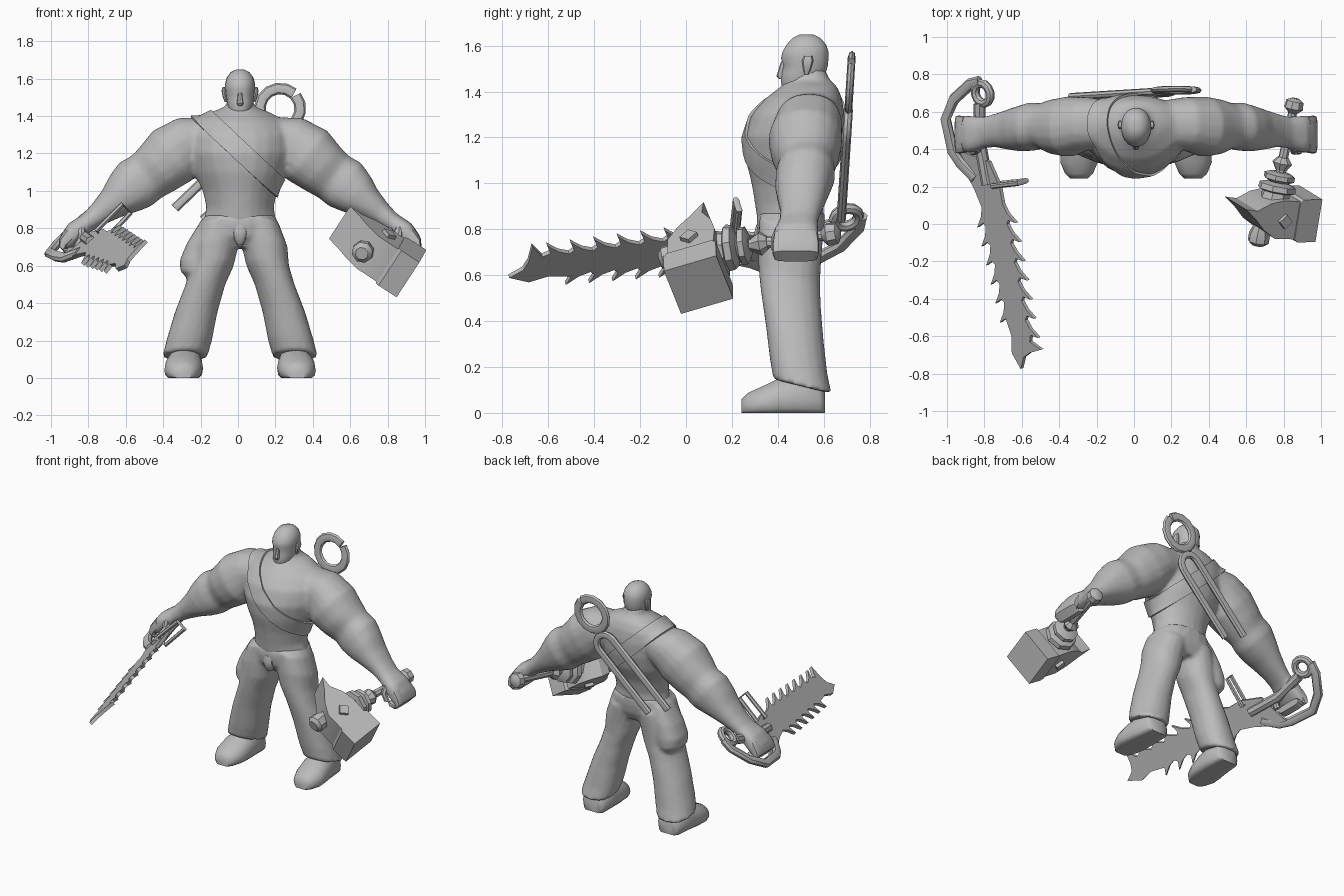
import bpy, bmesh, math
from mathutils import Vector, Matrix

if "Cube" in bpy.data.objects:
    bpy.data.objects.remove(bpy.data.objects["Cube"])

gray = bpy.data.materials.new("plain gray")
gray.diffuse_color = (0.5, 0.5, 0.5, 1)
gray.use_nodes = True
gray.node_tree.nodes["Principled BSDF"].inputs["Base Color"].default_value = gray.diffuse_color


def finish(name, bm, angle=40):
    me = bpy.data.meshes.new(name)
    bmesh.ops.recalc_face_normals(bm, faces=bm.faces)
    bm.to_mesh(me)
    bm.free()
    me.materials.append(gray)
    ob = bpy.data.objects.new(name, me)
    bpy.context.collection.objects.link(ob)
    bpy.ops.object.select_all(action='DESELECT')
    bpy.context.view_layer.objects.active = ob
    ob.select_set(True)
    bpy.ops.object.shade_smooth_by_angle(angle=math.radians(angle))
    return ob


def loft(bm, rings):
    rows = [[bm.verts.new(p) for p in r] for r in rings]
    n = len(rows[0])
    for a, b in zip(rows, rows[1:]):
        for i in range(n):
            bm.faces.new((a[i], a[(i + 1) % n], b[(i + 1) % n], b[i]))
    bm.faces.new(rows[0])
    bm.faces.new(rows[-1])


def ring(c, u, v, n=18, e=1.0, front=None):
    """Closed superellipse around c with half axes u and v; front sets the exponent on the -v side."""
    c, u, v = Vector(c), Vector(u), Vector(v)
    f = lambda t, k: math.copysign(abs(t) ** k, t)
    out = []
    for i in range(n):
        a = 2 * math.pi * i / n
        s = math.sin(a)
        out.append(c + u * f(math.cos(a), e) + v * f(s, front if front and s < 0 else e))
    return out


def stack(bm, rows, side=1, tilt=0.0, e=0.85, n=18, front=None):
    """Rows of z, centre x, half width, front y, back y."""
    loft(bm, [ring((side * cx, (f + b) / 2, z), (w, 0, 0), (0, (b - f) / 2, -tilt * (b - f) / 2), n, e, front)
              for z, cx, w, f, b in rows])


def fuse(name, bm, voxel, rounds):
    """Blend overlapping volumes into a single skin."""
    ob = finish(name, bm)
    m = ob.modifiers.new("blend", 'REMESH')
    m.mode, m.voxel_size = 'VOXEL', voxel
    s = ob.modifiers.new("soften", 'SMOOTH')
    s.factor, s.iterations = 0.5, rounds
    me = bpy.data.meshes.new_from_object(ob.evaluated_get(bpy.context.evaluated_depsgraph_get()))
    bpy.data.objects.remove(ob)
    out = bmesh.new()
    out.from_mesh(me)
    return finish(name, out, 60)


def tube(name, pts, r, cyclic=False, M=Matrix(), n=8, squash=1.0):
    """Round or flattened bar along a path, lofted ring by ring."""
    pts = [M @ Vector(p) for p in pts]
    k, rings = len(pts), []
    flat = (pts[1] - pts[0]).cross(pts[k // 2] - pts[0])
    if flat.length < 1e-5:
        flat = (pts[1] - pts[0]).orthogonal()
    flat.normalize()
    for i, p in enumerate(pts):
        a = pts[i - 1] if i or cyclic else p
        b = pts[(i + 1) % k] if i < k - 1 or cyclic else p
        t = (b - a).normalized()
        rings.append(ring(p, flat * r * squash, t.cross(flat).normalized() * r, n))
    bm = bmesh.new()
    if cyclic:
        rings.append(rings[0])
    loft(bm, rings)
    if cyclic:
        bmesh.ops.remove_doubles(bm, verts=bm.verts, dist=1e-5)
    return finish(name, bm)


def prism(name, pts, M, depth):
    """Flat outline given thickness along its local z."""
    bm = bmesh.new()
    loft(bm, [[M @ Vector((x, y, z)) for x, y in pts] for z in (-depth / 2, depth / 2)])
    return finish(name, bm, 30)


def lathe(name, rows, M, n=8):
    """Turned part: rows of distance along local y and radius."""
    bm = bmesh.new()
    loft(bm, [[M @ p for p in ring((0, t, 0), (r, 0, 0), (0, 0, r), n)] for t, r in rows])
    return finish(name, bm, 35)


def frame(origin, a, b):
    a = Vector(a).normalized()
    n = a.cross(Vector(b)).normalized()
    return Matrix.Translation(origin) @ Matrix((a, n.cross(a), n)).transposed().to_4x4()


def arc(c, r, a0, a1, n):
    return [(c[0] + r * math.cos(math.radians(a0 + (a1 - a0) * i / n)),
             c[1] + r * math.sin(math.radians(a0 + (a1 - a0) * i / n)), 0) for i in range(n + 1)]


# Bare torso with neck and arms
bm = bmesh.new()
stack(bm, [(.76, 0, .19, .34, .58), (.84, 0, .195, .31, .6), (.91, 0, .18, .30, .6), (1.0, 0, .20, .285, .62),
           (1.1, 0, .25, .26, .665), (1.2, 0, .285, .252, .685), (1.3, 0, .29, .285, .69),
           (1.37, 0, .25, .345, .68), (1.42, 0, .16, .41, .66), (1.45, 0, .08, .44, .63)], e=.95, front=1.55, n=24)
stack(bm, [(1.30, 0, .1, .41, .66), (1.40, 0, .075, .44, .635), (1.5, 0, .07, .46, .61)])
ARM = [(.14, 1.30, .10, .12, .54), (.27, 1.26, .145, .145, .535), (.36, 1.19, .17, .162, .52),
       (.44, 1.12, .15, .147, .52), (.50, 1.075, .138, .122, .525), (.56, 1.035, .145, .13, .52),
       (.62, .985, .122, .122, .51), (.68, .935, .09, .108, .505), (.75, .88, .066, .09, .50),
       (.81, .835, .052, .085, .49), (.88, .785, .055, .098, .48), (.925, .735, .045, .1, .48), (.945, .70, .03, .095, .48)]
for s in (-1, 1):
    rows = []
    for i, (x, z, w, d, y) in enumerate(ARM):
        a, b = ARM[max(i - 1, 0)], ARM[min(i + 1, len(ARM) - 1)]
        t = Vector((b[0] - a[0], b[1] - a[1])).normalized()
        rows.append(ring((s * x, y, z), (-t.y * w * s, 0, t.x * w), (0, d, 0), 18, .9 if x < .85 else .7))
    loft(bm, rows)
body = fuse("torso_and_arms", bm, .015, 4)

# Chest strap: a band of the torso skin between two slanted planes
bm = bmesh.new()
bm.from_mesh(body.data)
across = Vector((.42, 0, .45)).normalized()
mid = Vector((.015, 0, 1.20))
for sign in (-1, 1):
    bmesh.ops.bisect_plane(bm, geom=bm.verts[:] + bm.edges[:] + bm.faces[:],
                           plane_co=mid + across * .05 * sign, plane_no=across * sign, clear_outer=True)
bm.normal_update()
for v in bm.verts:
    v.co += v.normal * .012
bmesh.ops.solidify(bm, geom=bm.faces[:], thickness=.014)
finish("chest_strap", bm, 50)

# Trousers
bm = bmesh.new()
stack(bm, [(.70, 0, .17, .36, .565), (.76, 0, .23, .315, .595), (.82, 0, .21, .305, .605), (.87, 0, .185, .31, .605)],
      front=1.1)
for s in (-1, 1):
    stack(bm, [(.82, .1, .11, .32, .60), (.70, .132, .122, .312, .59), (.6, .148, .114, .315, .585),
               (.5, .185, .106, .325, .588), (.35, .235, .114, .347, .60), (.2, .272, .122, .365, .617),
               (.115, .295, .12, .38, .635)], s, .25, e=.92)
stack(bm, [(.84, -.16, .05, .38, .56), (.72, -.20, .085, .36, .58), (.63, -.225, .097, .355, .585),
           (.57, -.235, .085, .36, .58), (.53, -.22, .06, .39, .56)])
fuse("trousers", bm, .014, 2)
bm = bmesh.new()
stack(bm, [(.71, 0, .015, .32, .36), (.74, 0, .032, .30, .37), (.78, 0, .04, .295, .37), (.82, 0, .03, .305, .36)], n=10)
finish("front_pouch", bm)

# Boots with flat soles
for s, side in ((-1, "right"), (1, "left")):
    bm = bmesh.new()
    rows = []
    for y, cx, w, h in ((.605, .29, .065, .10), (.58, .29, .088, .15), (.47, .295, .095, .17), (.40, .30, .102, .15),
                        (.33, .305, .1, .115), (.27, .305, .075, .088), (.242, .305, .045, .06)):
        r = ring((s * cx, y, h * .35), (w, 0, 0), (0, 0, h * .65), 18, .95)
        rows.append([Vector((p.x, p.y, max(p.z, 0))) for p in r])
    loft(bm, rows)
    finish(side + "_boot", bm, 55)

# Head, nose and ears
bm = bmesh.new()
stack(bm, [(1.385, 0, .03, .445, .50), (1.40, 0, .048, .425, .54), (1.44, 0, .064, .412, .585), (1.48, 0, .072, .415, .61),
           (1.515, 0, .077, .425, .62), (1.545, 0, .08, .412, .622), (1.575, 0, .08, .42, .622), (1.605, 0, .072, .437, .612),
           (1.635, 0, .05, .465, .585), (1.648, 0, .022, .495, .555)], e=.95)
finish("head", bm, 60)
bm = bmesh.new()
stack(bm, [(1.455, 0, .014, .405, .44), (1.468, 0, .018, .394, .44), (1.53, 0, .010, .414, .44)], n=8)
finish("nose", bm)
for s, side in ((-1, "right"), (1, "left")):
    bm = bmesh.new()
    stack(bm, [(1.475, .074, .008, .515, .535), (1.50, .08, .012, .51, .545),
               (1.535, .086, .013, .505, .555), (1.555, .085, .008, .515, .55)], s, n=8)
    finish(side + "_ear", bm)
    # Curled fingers as one slab, and thumb
    bm = bmesh.new()
    loft(bm, [ring((s * x, .478, z), (s * t * .7, 0, t * .7), (0, w, 0), 16, .5)
              for x, z, t, w in ((.905, .77, .04, .095), (.945, .725, .03, .102), (.955, .69, .022, .1))]
         + [ring((s * x, .478, z), (s * .005, 0, -.02), (0, .095, 0), 16, .5) for x, z in ((.925, .68), (.885, .69))])
    finish(side + "_fingers", bm)
    tube(side + "_thumb", [(s * .85, .41, .80), (s * .845, .39, .75), (s * .87, .39, .70)], .022)

# The figure stands slightly to the left of the gear's middle
for ob in bpy.context.collection.objects:
    ob.location.x = .011

# Saw blade with slanted teeth, in its own plane
SAW = frame((-.73, 0, .71), (.21, -.97, -.1), (.7, .08, .7))
edge = lambda s: .1 - .035 * max(s, 0)
top, low = [(-.34, .045), (-.2, .085)], [(-.42, -.16), (-.30, -.145), (-.2, -.105)]
for i in range(7):
    s = -.1 + .105 * i
    w = edge(s)
    top += [(s, w - .02), (s + .05, w), (s + .105, w + .045), (s + .085, w - .005)]
    if i < 6:
        low += [(s, -w + .02), (s + .05, -w), (s + .105, -w - .045), (s + .085, -w + .005)]
tip = [(.65, .06), (.70, .13), (.71, .04), (.73, -.01), (.79, -.05), (.70, -.09), (.61, -.065)]
prism("saw_blade", top + tip + low[::-1], SAW, .022)
tube("saw_grip", [(-.22, -.01, 0), (-.45, 0, 0), (-.66, .06, 0)], .033, M=SAW)
tube("saw_knuckle_guard", [(-.26, -.09, 0), (-.35, -.16, .015), (-.42, -.18, .035), (-.6, -.18, .035), (-.70, -.1, .02),
                           (-.77, .03, 0), (-.775, .10, 0)], .031, M=SAW, squash=.8)
tube("saw_end_ring", arc((-.71, .10), .055, 0, 330, 11), .024, True, SAW)
tube("saw_side_handle", [(-.21, .05, -.04), (-.21, .25, -.035), (-.21, .25, .03), (-.21, .05, .03)], .014, True, SAW, 6)

# Hammer: local x runs along the head, local y along the shaft toward the head
HAM = frame((.735, .045, .70), (.84, -.10, -.54), (-.2, -.97, -.13))
lathe("hammer_shaft", [(-.60, .024), (-.08, .028)], HAM)
lathe("hammer_pommel", [(-.645, .02), (-.63, .048), (-.59, .052), (-.565, .025)], HAM)
lathe("hammer_shaft_collar", [(-.32, .03), (-.29, .055), (-.25, .03)], HAM)
lathe("hammer_neck", [(-.24, .05), (-.225, .085), (-.2, .085), (-.185, .055), (-.17, .10),
                      (-.14, .105), (-.13, .075), (-.06, .09)], HAM)
HEAD = frame((.73, .05, .685), (.84, .02, -.54), (-.2, -.95, -.25))
prism("hammer_head", [(-.235, -.07), (-.16, -.06), (-.08, -.10), (.0, -.115), (.12, -.105), (.12, .105), (-.02, .10),
                      (-.10, .05), (-.16, -.01)], HEAD, .22)
prism("hammer_face", [(.10, -.10), (.12, -.12), (.235, -.12), (.235, .12), (.12, .12), (.10, .105)], HEAD, .235)
lathe("hammer_knob", [(.06, .04), (.11, .058), (.15, .058), (.17, .035)], HEAD @ Matrix.Translation((-.05, 0, 0)))
for s in (-1, 1):
    prism("hammer_side_stud", [(-.04, 0), (0, -.04), (.04, 0), (0, .04)],
          HEAD @ Matrix.Translation((.02, 0, .115 * s)), .03)

# Ring and forked bar slung on the back; local x runs down the bars
BACK = frame((.225, .715, 1.44), (-.72, -.045, -.69), (-.69, .045, .72))
tube("back_ring", arc((0, 0), .108, 184, 536, 14), .031, False, BACK, squash=.55)
fork = [(.775, .005, 0)] + arc((.21, -.07), .075, 90, 270, 8) + [(.71, -.145, 0)]
tube("back_fork", fork, .025, M=BACK, squash=.8)
